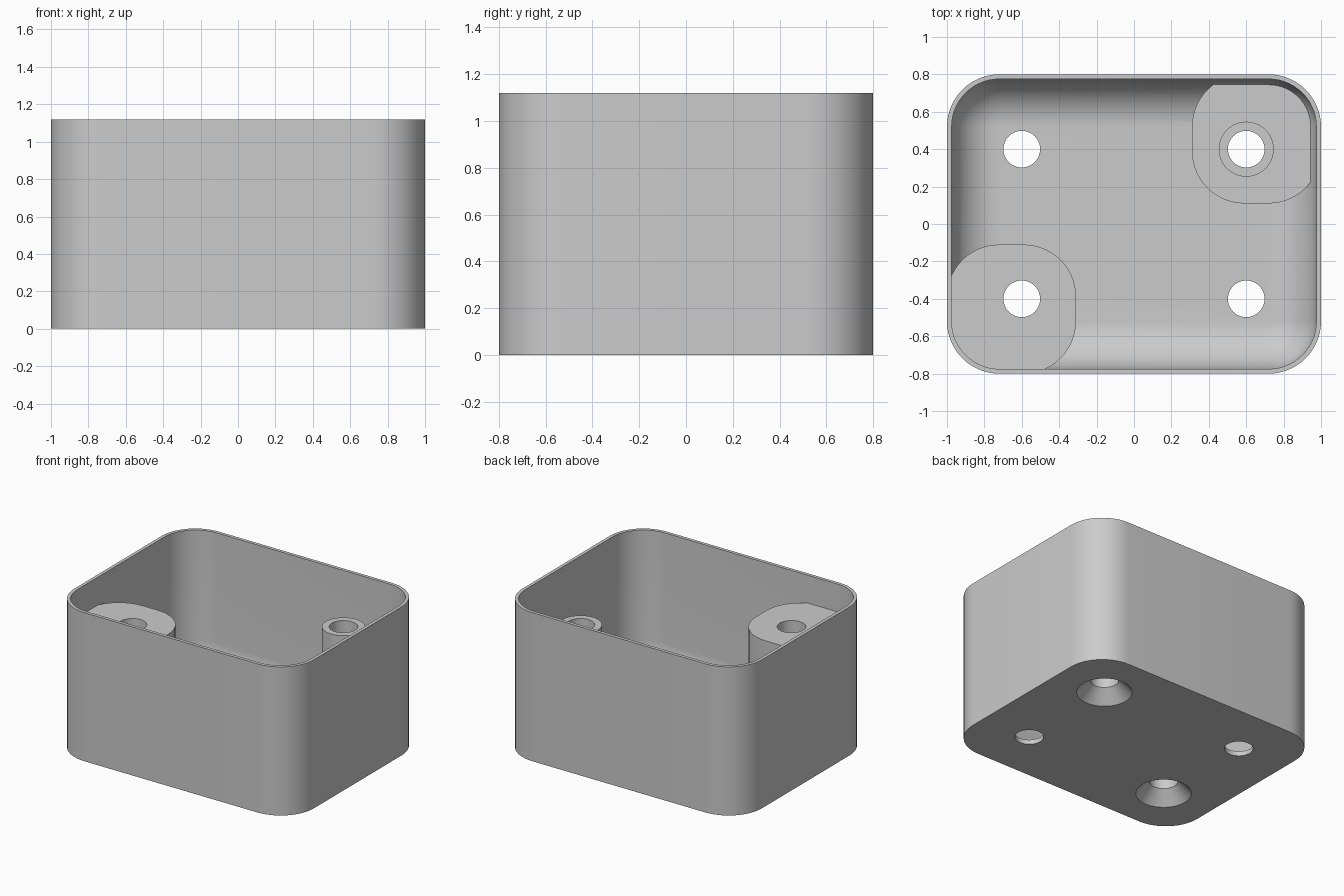
import bpy, bmesh
from math import sin, cos, pi, radians

cube = bpy.data.objects.get("Cube")
if cube:
    bpy.data.objects.remove(cube, do_unlink=True)

HEIGHT = 1.12
CORNER = 0.28      # outer corner radius
WALL = 0.025
FLOOR = 0.035
INNER = CORNER - WALL
STEPS = 14

grey = bpy.data.materials.new("plain_grey")
grey.use_nodes = True
GREY = (0.6, 0.6, 0.6, 1)
grey.diffuse_color = GREY
grey.node_tree.nodes["Principled BSDF"].inputs["Base Color"].default_value = GREY


def loft(name, centre, core, levels):
    """Stack rounded rectangles: core half sizes plus a corner radius at each height."""
    bm = bmesh.new()
    rings = []
    for radius, z in levels:
        ring = []
        for q, (sx, sy) in enumerate([(1, 1), (-1, 1), (-1, -1), (1, -1)]):
            for i in range(STEPS + 1):
                a = (q + i / STEPS) * pi / 2
                ring.append(bm.verts.new((centre[0] + sx * core[0] + radius * cos(a),
                                          centre[1] + sy * core[1] + radius * sin(a), z)))
        rings.append(ring)
    n = len(rings[0])
    for low, high in zip(rings, rings[1:]):
        for i in range(n):
            j = (i + 1) % n
            bm.faces.new((low[i], low[j], high[j], high[i]))
    bm.faces.new(rings[0][::-1])
    bm.faces.new(rings[-1])
    bmesh.ops.remove_doubles(bm, verts=bm.verts, dist=1e-5)
    bmesh.ops.recalc_face_normals(bm, faces=bm.faces)
    mesh = bpy.data.meshes.new(name)
    bm.to_mesh(mesh)
    bm.free()
    mesh.materials.append(grey)
    obj = bpy.data.objects.new(name, mesh)
    bpy.context.scene.collection.objects.link(obj)
    return obj


def subtract(target, cutter):
    """Cut one solid from another and discard the cutter."""
    mod = target.modifiers.new("cut", "BOOLEAN")
    mod.operation = "DIFFERENCE"
    mod.solver = "EXACT"
    mod.object = cutter
    bpy.context.view_layer.objects.active = target
    bpy.ops.object.modifier_apply(modifier=mod.name)
    bpy.data.objects.remove(cutter, do_unlink=True)


# Outer body with upright rounded corners
core = (1 - CORNER, 0.8 - CORNER)
box = loft("open_box", (0, 0), core, [(CORNER, 0), (CORNER, HEIGHT)])

# Cavity with a rounded edge all round the floor
curve = [(INNER * sin(a), FLOOR + INNER * (1 - cos(a)))
         for a in (i / STEPS * pi / 2 for i in range(STEPS + 1))]
cavity = loft("cavity", (0, 0), core, curve + [(INNER, HEIGHT + 0.1)])

# Corner bosses left standing: a tall block, and a low pad carrying a tube
BOSS_TOP = 0.91
PAD_TOP = FLOOR + 0.135
boss_core = (0.065, 0.065)
for side, top in ((-1, BOSS_TOP), (1, PAD_TOP)):
    subtract(cavity, loft("boss", (side * 0.655, side * 0.455), boss_core,
                          [(CORNER, -0.1), (CORNER, top)]))
subtract(cavity, loft("tube", (0.6, 0.4), (0, 0), [(0.147, 0.06), (0.147, BOSS_TOP)]))
subtract(box, cavity)

# Screw holes, countersunk from below under the two bosses
HOLE = 0.098
for x in (-0.6, 0.6):
    for y in (-0.4, 0.4):
        levels = [(HOLE, -0.1), (HOLE, 1)]
        if x * y > 0:
            levels = [(0.2, -0.01), (HOLE, 0.095), (HOLE, 1)]
        subtract(box, loft("drill", (x, y), (0, 0), levels))

bpy.ops.object.select_all(action="DESELECT")
box.select_set(True)
bpy.context.view_layer.objects.active = box
bpy.ops.object.shade_smooth_by_angle(angle=radians(30))
